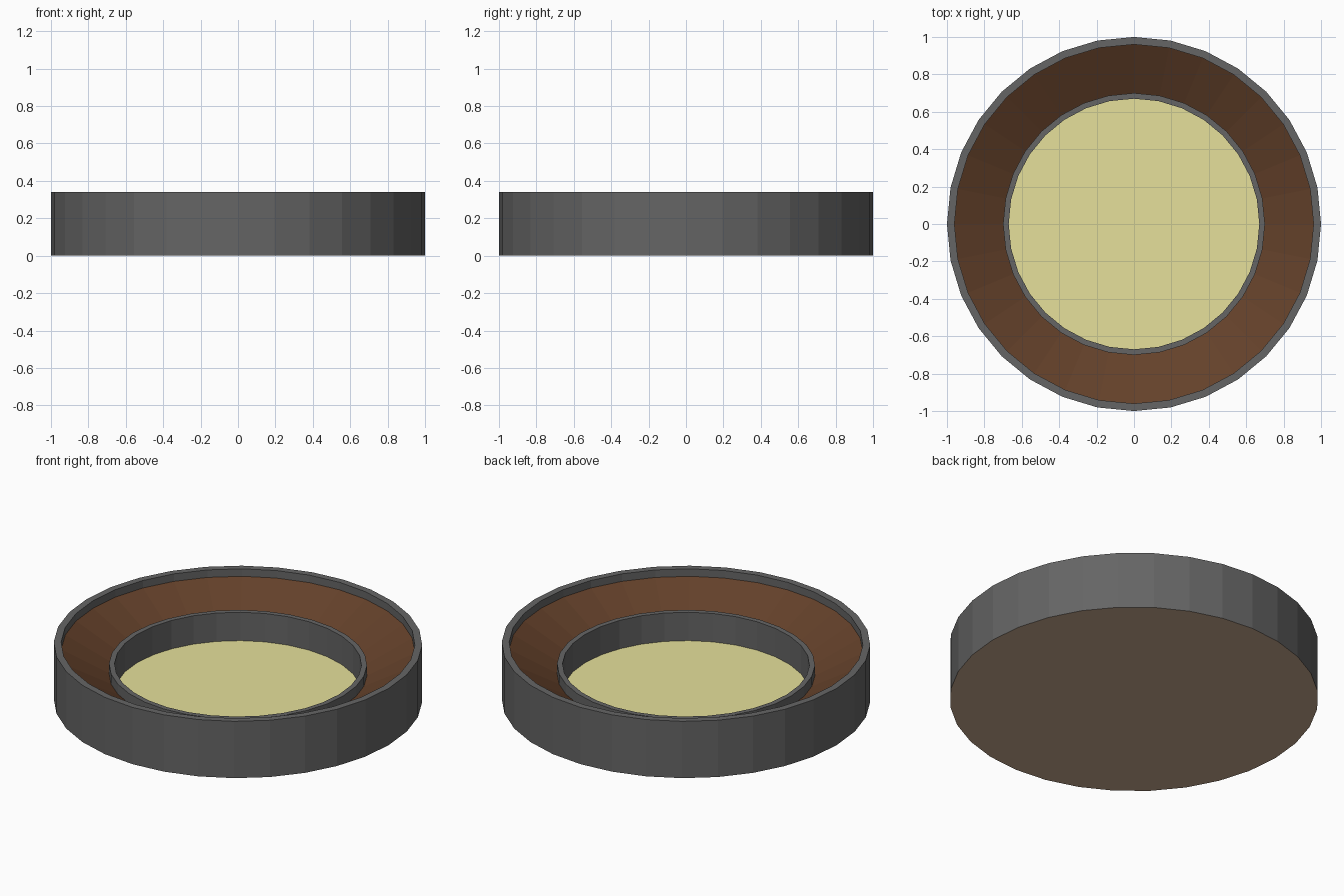
import bpy, bmesh, math

if "Cube" in bpy.data.objects:
    bpy.data.objects.remove(bpy.data.objects["Cube"])

SIDES = 32


def material(name, hex_rgb):
    def lin(c):
        c /= 255
        return c / 12.92 if c <= 0.04045 else ((c + 0.055) / 1.055) ** 2.4
    m = bpy.data.materials.new(name)
    m.diffuse_color = (*[lin((hex_rgb >> s) & 255) for s in (16, 8, 0)], 1)
    m.use_nodes = True
    m.node_tree.nodes["Principled BSDF"].inputs["Base Color"].default_value = m.diffuse_color
    return m


grey = material("dark grey", 0x656565)
brown = material("warm brown", 0x64412A)
sand = material("pale yellow", 0xE6E09B)
tan = material("tan", 0xC8AA90)


def make_object(name, bm, mat):
    me = bpy.data.meshes.new(name)
    bm.to_mesh(me)
    bm.free()
    me.materials.append(mat)
    ob = bpy.data.objects.new(name, me)
    bpy.context.collection.objects.link(ob)


def circle(bm, r, z):
    return [bm.verts.new((r * math.cos(2 * math.pi * i / SIDES),
                          r * math.sin(2 * math.pi * i / SIDES), z)) for i in range(SIDES)]


def lathe(name, profile, mat):
    """Spin (radius, height) points, ordered from the outside up and inward."""
    bm = bmesh.new()
    rings = [circle(bm, r, z) for r, z in profile]
    for a, b in zip(rings, rings[1:]):
        for i in range(SIDES):
            j = (i + 1) % SIDES
            bm.faces.new((a[i], a[j], b[j], b[i]))
    make_object(name, bm, mat)


def disc(name, r, z, mat, down=False):
    bm = bmesh.new()
    ring = circle(bm, r, z)
    bm.faces.new(ring[::-1] if down else ring)
    make_object(name, bm, mat)


# outer wall with its flat lip
lathe("outer_wall", [(1, 0), (1, 0.34), (0.96, 0.34), (0.96, 0.295)], grey)
# sloping bed between the two walls
lathe("sloped_bed", [(0.96, 0.295), (0.70, 0.155)], brown)
# inner ring wall
lathe("inner_wall", [(0.70, 0.155), (0.70, 0.215), (0.67, 0.215), (0.67, 0.045)], grey)
# sunken floor and underside
disc("centre_floor", 0.67, 0.045, sand)
disc("underside", 1, 0, tan, down=True)
